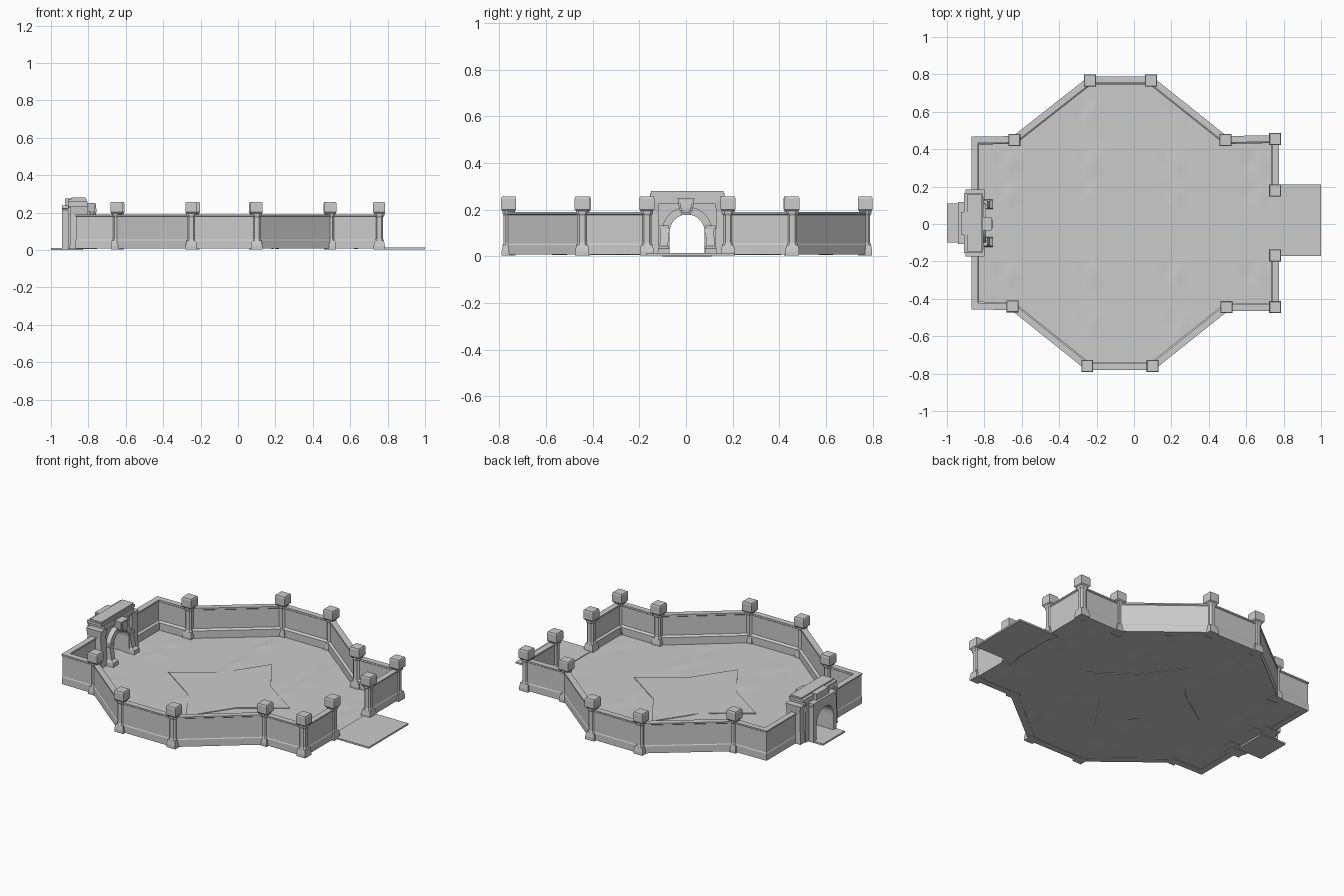
import bpy, bmesh, math
from mathutils import Vector

cube = bpy.data.objects.get("Cube")
if cube:
    bpy.data.objects.remove(cube)

stone = bpy.data.materials.new("grey_stone")
stone.use_nodes = True
GREY = (0.6, 0.6, 0.6, 1)
stone.diffuse_color = GREY
stone.node_tree.nodes["Principled BSDF"].inputs["Base Color"].default_value = GREY

MID = 0.005  # y of the arena's long axis


def finish(name, bm, fix=True):
    if fix:
        bmesh.ops.recalc_face_normals(bm, faces=bm.faces)
    mesh = bpy.data.meshes.new(name)
    bm.to_mesh(mesh)
    bm.free()
    mesh.materials.append(stone)
    ob = bpy.data.objects.new(name, mesh)
    bpy.context.collection.objects.link(ob)
    return ob


def loft(name, rings, caps=True, closed=False):
    """Skin a row of equal closed rings."""
    bm = bmesh.new()
    rows = [[bm.verts.new(p) for p in r] for r in rings]
    n = len(rows[0])
    pairs = list(zip(rows, rows[1:])) + ([(rows[-1], rows[0])] if closed else [])
    for a, b in pairs:
        for i in range(n):
            j = (i + 1) % n
            bm.faces.new((a[i], a[j], b[j], b[i]))
    if caps and not closed:
        bm.faces.new(rows[0])
        bm.faces.new(rows[-1])
    return finish(name, bm)


def rect(cx, cy, hx, hy, z):
    return [(cx + sx * hx, cy + sy * hy, z)
            for sx, sy in ((-1, -1), (1, -1), (1, 1), (-1, 1))]


def box(name, x0, x1, hy, z0, z1, cy=MID):
    cx, hx = (x0 + x1) / 2, (x1 - x0) / 2
    return loft(name, [rect(cx, cy, hx, hy, z) for z in (z0, z1)])


# --- Perimeter walls: a profile (outward offset, height) swept with mitred corners
WALL = [(0.018, 0.008), (0.018, 0.05), (0.015, 0.055), (0.015, 0.178), (0.02, 0.182),
        (0.02, 0.19), (-0.015, 0.19), (-0.015, 0.18), (-0.01, 0.176), (-0.01, 0.064),
        (-0.022, 0.055), (-0.022, 0.008)]


def wall(name, path, side):
    pts = [Vector(p) for p in path]
    dirs = [(b - a).normalized() for a, b in zip(pts, pts[1:])]
    rings = []
    for i, p in enumerate(pts):
        d0, d1 = dirs[max(i - 1, 0)], dirs[min(i, len(dirs) - 1)]
        n0, n1 = Vector((-d0.y, d0.x)) * side, Vector((-d1.y, d1.x)) * side
        m = (n0 + n1) / (1 + n0.dot(n1))
        rings.append([(p.x + m.x * o, p.y + m.y * o, z) for o, z in WALL])
    return loft(name, rings)


BACK = [(-0.64, 0.45), (-0.235, 0.768), (0.09, 0.768), (0.49, 0.45), (0.755, 0.455), (0.755, 0.18)]
FRONT = [(-0.65, -0.44), (-0.25, -0.76), (0.10, -0.76), (0.495, -0.445), (0.755, -0.445), (0.755, -0.168)]
wall("back_wall", [(-0.85, 0.13), (-0.85, 0.447)] + BACK, 1)
wall("front_wall", [(-0.85, -0.12), (-0.85, -0.437)] + FRONT, -1)

# --- Pillars: flared foot, octagonal shaft, flared neck and a square cap block
def octagon(cx, cy, r, z):
    k = 0.55
    return [(cx + x * r, cy + y * r, z) for x, y in
            ((-k, -1), (k, -1), (1, -k), (1, k), (k, 1), (-k, 1), (-1, k), (-1, -k))]


for side, posts in (("back", BACK), ("front", FRONT)):
    for i, (x, y) in enumerate(posts):
        loft(f"{side}_pillar_foot_{i}", [rect(x, y, r, r, z) for r, z in
             ((0.03, 0.004), (0.03, 0.022), (0.025, 0.05))])
        loft(f"{side}_pillar_shaft_{i}", [octagon(x, y, r, z) for r, z in
             ((0.026, 0.045), (0.021, 0.06), (0.021, 0.175), (0.027, 0.185), (0.027, 0.2))])
        loft(f"{side}_pillar_cap_{i}", [rect(x, y, r, r, z) for r, z in
             ((0.026, 0.194), (0.032, 0.202), (0.032, 0.248), (0.029, 0.256))])

# --- Floor: a sheet fitted to the walls, gently pitted at regular spots
EDGE = [(-0.85, 0.445), (-0.645, 0.445), (-0.24, 0.762), (0.095, 0.762), (0.49, 0.445), (0.755, 0.445)]
PITS = [(-0.68 + 0.44 * i, y) for i in range(4) for y in (0.33, 0.16, -0.27)]
PITS += [(x, y) for x in (-0.25, 0.22) for y in (0.6, -0.54)]


def ground(x, y):
    z = 0.010
    for px, py in PITS:
        d = math.hypot(x - px, y - py)
        z += 0.006 * math.exp(-(d / 0.05) ** 2) * (1 if x > px else -0.7)
    return z


bm = bmesh.new()
columns = []
for (xa, ha), (xb, hb) in zip(EDGE, EDGE[1:]):
    steps = max(2, round((xb - xa) / 0.03))
    for s in range(steps + (xb == EDGE[-1][0])):
        x, h = xa + (xb - xa) * s / steps, ha + (hb - ha) * s / steps
        ys = [MID + h * (j / 20 - 1) for j in range(41)]
        columns.append([bm.verts.new((x, y, ground(x, y))) for y in ys])
for a, b in zip(columns, columns[1:]):
    for j in range(40):
        f = bm.faces.new((a[j], b[j], b[j + 1], a[j + 1]))
        f.smooth = True
finish("arena_floor", bm, fix=False)

# Thin star-shaped slab in the middle of the floor
star = []
for i in range(8):
    r = 0.41 if i % 2 == 0 else 0.235
    a = math.pi / 4 * i
    star.append((-0.06 + r * math.cos(a), r * math.sin(a)))
loft("floor_star", [[(x, y, z) for x, y in star] for z in (0.007, 0.014)])

# --- Entrance ramp at the open end and doorstep behind the gate
box("entrance_ramp", 0.74, 1.0, 0.19, 0.004, 0.014, cy=0.02)
box("gate_doorstep", -1.0, -0.83, 0.105, 0.0, 0.010)

# --- Gate
SPRING, BASE = 0.105, 0.006


def arch(name, x0, x1, inner, outer, top=None, steps=16):
    """Arched band; with a top height its outside is a square block."""
    rings = []
    for i in range(-1, steps + 2):
        a = math.pi * min(max(i, 0), steps) / steps
        c, s = math.cos(a), math.sin(a)
        if top is None:
            oy, oz = outer * c, SPRING + outer * s
        else:
            k = min(outer / max(abs(c), 1e-6), (top - SPRING) / max(s, 1e-6))
            oy, oz = k * c, SPRING + k * s
        iy, iz = inner * c, SPRING + inner * s
        if i < 0 or i > steps:
            iz = oz = BASE
        rings.append([(x0, MID + iy, iz), (x1, MID + iy, iz),
                      (x1, MID + oy, oz), (x0, MID + oy, oz)])
    return loft(name, rings)


arch("gate_outer_porch", -0.94, -0.895, 0.08, 0.11, 0.225)
arch("gate_body", -0.908, -0.82, 0.08, 0.14, 0.235)
arch("gate_arch_ring", -0.822, -0.79, 0.075, 0.108)
box("gate_lintel", -0.94, -0.87, 0.112, 0.222, 0.238)
box("gate_frieze", -0.905, -0.805, 0.142, 0.225, 0.258)
box("gate_cornice", -0.908, -0.81, 0.16, 0.256, 0.272)
box("gate_crown", -0.89, -0.815, 0.155, 0.272, 0.281)
box("gate_back_crown", -0.925, -0.86, 0.06, 0.238, 0.276)

for name, s in (("left", 1), ("right", -1)):
    # Leaning buttress, foot block and impost on each side of the opening
    loft(f"gate_{name}_buttress", [rect(x, MID + s * y, hx, hy, z) for x, y, hx, hy, z in
         ((-0.85, 0.15, 0.05, 0.03, BASE), (-0.85, 0.15, 0.045, 0.026, 0.19),
          (-0.85, 0.15, 0.05, 0.03, 0.235))])
    loft(f"gate_{name}_column", [rect(x, MID + s * y, hx, hy, z) for x, y, hx, hy, z in
         ((-0.785, 0.101, 0.03, 0.026, BASE), (-0.785, 0.101, 0.03, 0.024, 0.035),
          (-0.793, 0.1, 0.02, 0.018, 0.045), (-0.803, 0.096, 0.016, 0.018, 0.12))])
    box(f"gate_{name}_impost", -0.83, -0.782, 0.022, 0.118, 0.132, cy=MID + s * 0.1)

# Wedge-shaped keystone with a raised shield face
loft("gate_keystone", [rect(x, MID - 0.005, hx, hy, z) for x, hx, hy, z in
     ((-0.8, 0.025, 0.018, 0.178), (-0.797, 0.03, 0.03, 0.205), (-0.795, 0.033, 0.036, 0.25))])
loft("gate_keystone_shield", [rect(-0.765, MID - 0.005, hx, hy, z) for hx, hy, z in
     ((0.005, 0.012, 0.186), (0.008, 0.022, 0.205), (0.006, 0.026, 0.242))])
